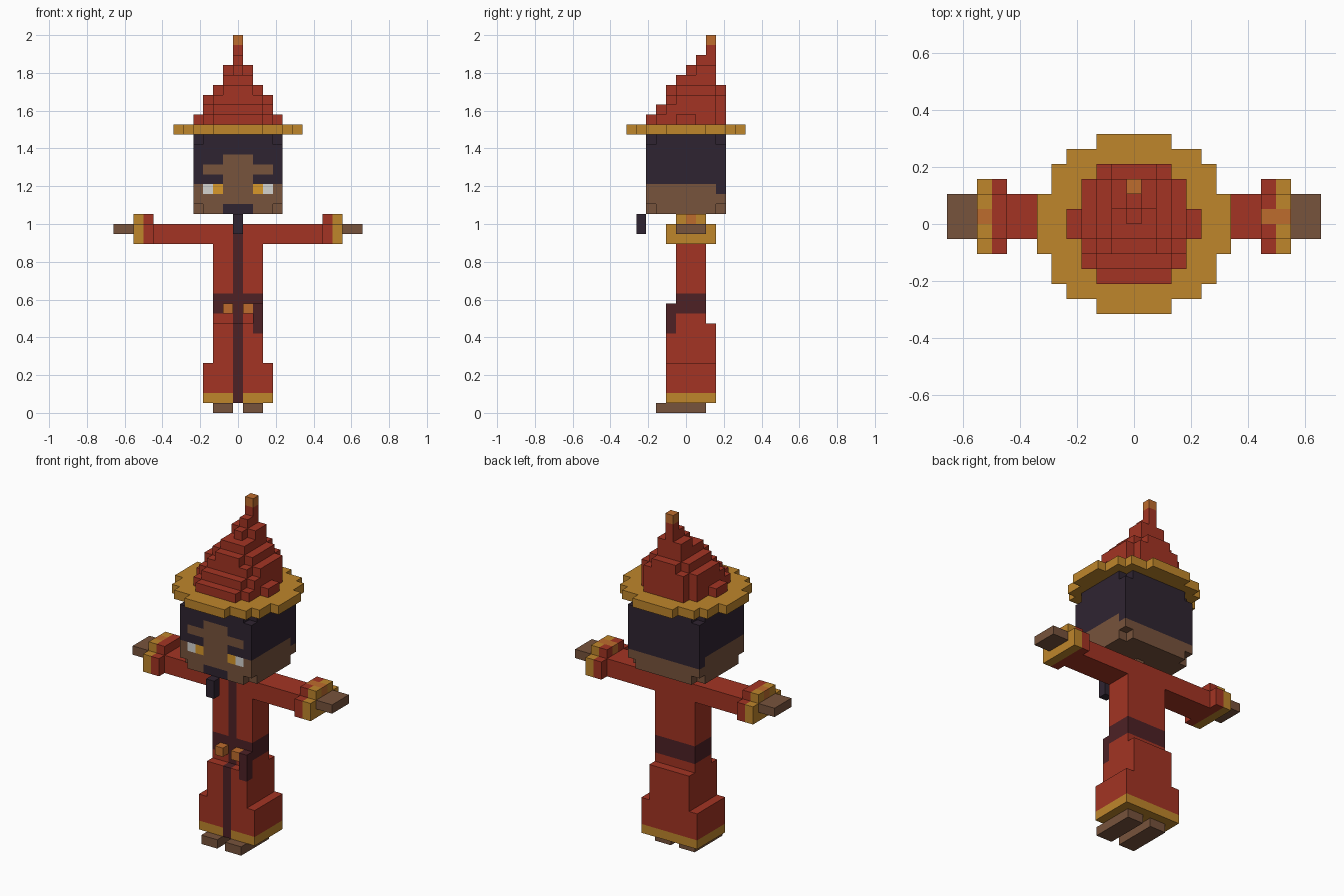
import bpy
import bmesh
from mathutils import Vector

if "Cube" in bpy.data.objects:
    bpy.data.objects.remove(bpy.data.objects["Cube"])

UNIT = 2 / 38  # edge length of one building cube


def make_material(name, rgb):
    """Flat colour given as sRGB bytes."""
    linear = [((c / 255 + 0.055) / 1.055) ** 2.4 for c in rgb]
    mat = bpy.data.materials.new(name)
    mat.use_nodes = True
    mat.diffuse_color = (*linear, 1)
    mat.node_tree.nodes["Principled BSDF"].inputs["Base Color"].default_value = (*linear, 1)
    return mat


MATERIALS = {
    "red": make_material("robe red", (163, 52, 35)),
    "gold": make_material("trim gold", (191, 134, 43)),
    "orange": make_material("accent orange", (190, 108, 45)),
    "brown": make_material("skin brown", (119, 83, 60)),
    "dark": make_material("hair dark", (47, 36, 49)),
    "maroon": make_material("belt maroon", (77, 33, 37)),
    "white": make_material("eye white", (212, 212, 208)),
    "amber": make_material("eye amber", (216, 152, 42)),
}


def block(cells, colour, xs, ys, zs):
    """Fill (or recolour) cubes; each range is first and last index."""
    for x in range(xs[0], xs[1] + 1):
        for y in range(ys[0], ys[1] + 1):
            for z in range(zs[0], zs[1] + 1):
                cells[x, y, z] = colour


def disc(cells, colour, z, rows):
    """Fill a layer from rows of (half width, first y, last y)."""
    for half, first, last in rows:
        block(cells, colour, (-half, half), (first, last), (z, z))


def side(sign, first, last):
    """An x range on the left (+1) or mirrored to the right (-1)."""
    return (first, last) if sign > 0 else (-last, -first)


def build(name, cells):
    """Turn the outer cube faces into a clean mesh."""
    bm = bmesh.new()
    verts = {}
    slots = list(dict.fromkeys(cells.values()))
    for cell, colour in cells.items():
        for axis in range(3):
            for step in (0, 1):
                near = list(cell)
                near[axis] += 2 * step - 1
                if tuple(near) in cells:
                    continue
                corners = []
                for a, b in ((0, 0), (1, 0), (1, 1), (0, 1)):
                    p = list(cell)
                    p[axis] += step
                    p[(axis + 1) % 3] += a
                    p[(axis + 2) % 3] += b
                    key = tuple(p)
                    if key not in verts:
                        verts[key] = bm.verts.new((Vector(key) - Vector((0.5, 0, 0))) * UNIT)
                    corners.append(verts[key])
                face = bm.faces.new(corners if step else corners[::-1])
                face.material_index = slots.index(colour)
    bmesh.ops.dissolve_limit(bm, angle_limit=0.01, verts=bm.verts[:],
                             edges=bm.edges[:], delimit={"MATERIAL"})
    mesh = bpy.data.meshes.new(name)
    bm.to_mesh(mesh)
    bm.free()
    for colour in slots:
        mesh.materials.append(MATERIALS[colour])
    bpy.context.collection.objects.link(bpy.data.objects.new(name, mesh))


# Feet, hands and cuffs, mirrored
for sign, label in ((1, "left"), (-1, "right")):
    foot = {}
    block(foot, "brown", side(sign, 1, 2), (-3, 1), (0, 0))
    build(label + "_foot", foot)

    hand = {}
    block(hand, "brown", side(sign, 11, 12), (-1, 1), (18, 18))
    build(label + "_hand", hand)

    cuff = {}
    for colour, x in (("red", 9), ("gold", 10)):
        block(cuff, colour, side(sign, x, x), (-2, 2), (17, 18))
        block(cuff, colour, side(sign, x, x), (-1, 1), (19, 19))
    cuff[10 * sign, 0, 19] = "orange"
    if sign > 0:
        cuff[9, 0, 19] = "orange"
    build(label + "_cuff", cuff)

# Skirt with gold hem and front stripe
skirt = {}
block(skirt, "gold", (-3, 3), (-2, 2), (1, 1))
block(skirt, "red", (-3, 3), (-2, 2), (2, 4))
block(skirt, "red", (-2, 2), (-2, 2), (5, 8))
block(skirt, "red", (-2, 2), (-1, 1), (9, 9))
block(skirt, "maroon", (0, 0), (-2, -2), (1, 8))
block(skirt, "maroon", (0, 0), (-1, -1), (9, 9))
block(skirt, "maroon", (2, 2), (-2, -2), (8, 8))
build("skirt", skirt)

# Belt with hanging end and two buckles
belt = {}
block(belt, "maroon", (-2, 2), (-1, 1), (10, 11))
block(belt, "maroon", (2, 2), (-2, -2), (9, 10))
for x in (-1, 1):
    belt[x, -2, 10] = "orange"
build("belt", belt)

# Robe top with sleeves, front stripe and neck
robe = {}
block(robe, "red", (-2, 2), (-1, 1), (12, 16))
block(robe, "red", (-8, 8), (-1, 1), (17, 18))
block(robe, "maroon", (0, 0), (-1, -1), (12, 18))
build("robe_top", robe)
build("neck", {(0, 0, 19): "brown"})
build("beard", {(0, -5, 18): "dark", (0, -5, 19): "dark"})

# Head: skin, hair, nape, then the face pattern
head = {}
block(head, "brown", (-4, 4), (-4, 3), (20, 22))
block(head, "dark", (-4, 4), (-4, 3), (23, 27))
block(head, "dark", (-4, 4), (3, 3), (22, 22))
for half, low, high in ((1, 23, 25), (3, 24, 24)):
    block(head, "brown", (-half, half), (-4, -4), (low, high))
block(head, "dark", (-1, 1), (-4, -4), (20, 20))
for sign in (1, -1):
    head[3 * sign, -4, 22] = "white"
    head[2 * sign, -4, 22] = "amber"
    for y in (-4, 3):
        for z in (20, 27):
            del head[4 * sign, y, z]
build("head", head)

# Hat brim
brim = {}
disc(brim, "gold", 28, [(2, -6, 5), (4, -5, 4), (5, -4, 3), (6, -2, 1)])
build("hat_brim", brim)

# Hat cone leaning backwards, with a tip
cone = {}
disc(cone, "red", 29, [(2, -4, 3), (3, -3, 2), (4, -1, 0)])
disc(cone, "red", 30, [(2, -3, 3), (3, -2, 2)])
disc(cone, "red", 31, [(2, -2, 3), (3, -1, 2)])
disc(cone, "red", 32, [(1, -2, 3), (2, -1, 2)])
disc(cone, "red", 33, [(1, -1, 2)])
disc(cone, "red", 34, [(0, 0, 2), (1, 1, 2)])
disc(cone, "red", 35, [(0, 1, 2)])
disc(cone, "red", 36, [(0, 2, 2)])
build("hat_cone", cone)
build("hat_tip", {(0, 2, 37): "orange"})
